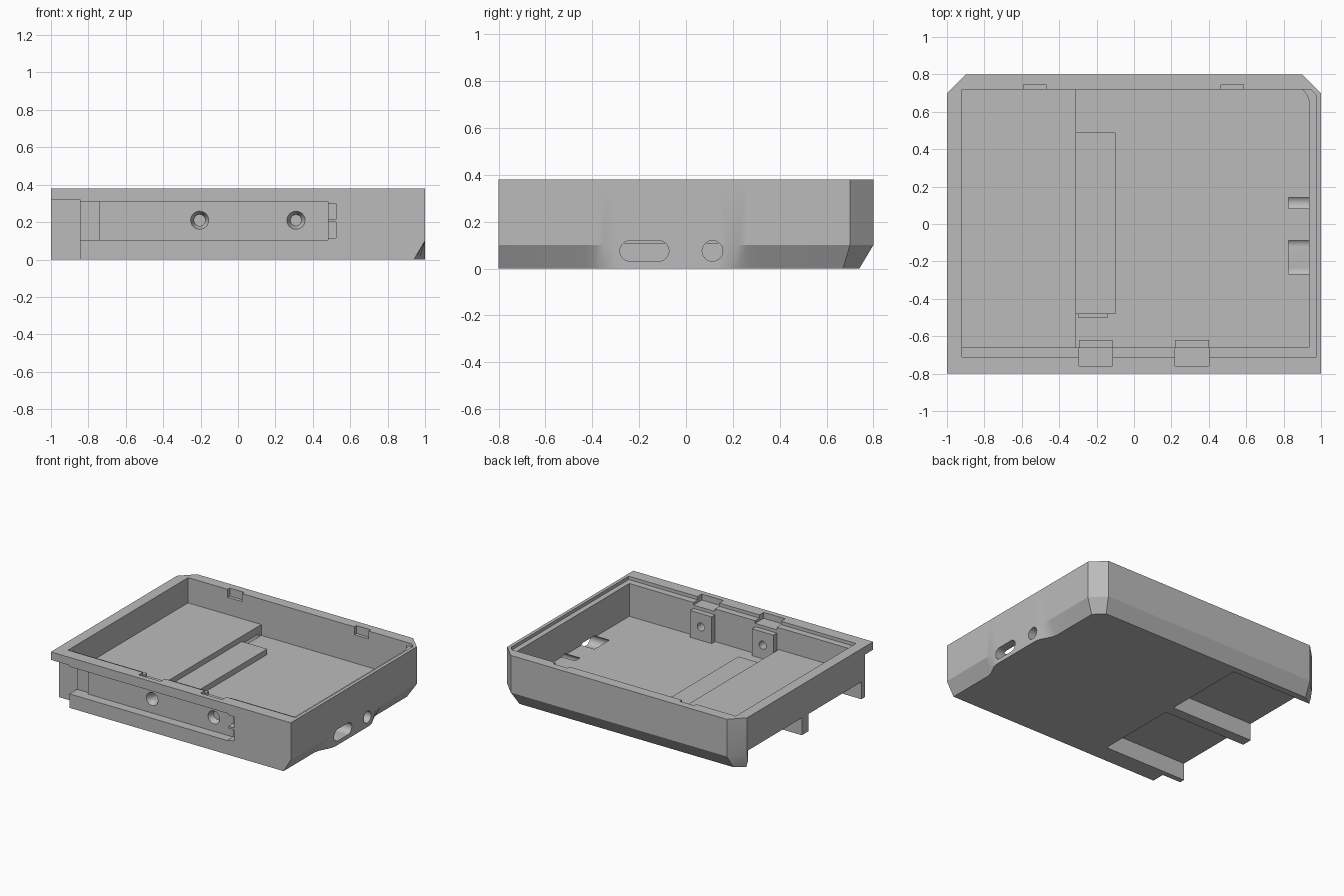
import bpy, bmesh, math
from mathutils import Matrix, Vector

if "Cube" in bpy.data.objects:
    bpy.data.objects.remove(bpy.data.objects["Cube"])

grey = bpy.data.materials.new("matte grey")
grey.use_nodes = True
GREY = (0.5, 0.5, 0.5, 1)
grey.diffuse_color = GREY
grey.node_tree.nodes["Principled BSDF"].inputs["Base Color"].default_value = GREY


def make(name, bm):
    bmesh.ops.recalc_face_normals(bm, faces=bm.faces)
    mesh = bpy.data.meshes.new(name)
    bm.to_mesh(mesh)
    bm.free()
    mesh.materials.append(grey)
    obj = bpy.data.objects.new(name, mesh)
    bpy.context.collection.objects.link(obj)
    return obj


def loft(name, loops):
    """Closed solid through matching loops of points."""
    bm = bmesh.new()
    rings = [[bm.verts.new(p) for p in loop] for loop in loops]
    n = len(rings[0])
    for a, b in zip(rings, rings[1:]):
        for i in range(n):
            j = (i + 1) % n
            bm.faces.new((a[i], a[j], b[j], b[i]))
    bm.faces.new(rings[0][::-1])
    bm.faces.new(rings[-1])
    return make(name, bm)


def prism(name, outline, z0, z1):
    return loft(name, [[(x, y, z) for x, y in outline] for z in (z0, z1)])


def box(name, x, y, z):
    return prism(name, [(x[0], y[0]), (x[1], y[0]), (x[1], y[1]), (x[0], y[1])], z[0], z[1])


def rod(name, start, end, r0, r1=None):
    start, end = Vector(start), Vector(end)
    axis = end - start
    bm = bmesh.new()
    turn = axis.to_track_quat('Z', 'Y').to_matrix().to_4x4()
    bmesh.ops.create_cone(bm, cap_ends=True, segments=32, radius1=r0,
                          radius2=r0 if r1 is None else r1, depth=axis.length,
                          matrix=Matrix.Translation((start + end) / 2) @ turn)
    return make(name, bm)


def cut(cutter, *targets):
    for t in targets:
        mod = t.modifiers.new("cut", 'BOOLEAN')
        mod.operation = 'DIFFERENCE'
        mod.solver = 'EXACT'
        mod.object = cutter
        bpy.context.view_layer.objects.active = t
        bpy.ops.object.modifier_apply(modifier=mod.name)
    bpy.data.objects.remove(cutter)


# Outer shell: chamfered base that swells out flush around the ports
TOP, FLOOR, BEVEL = 0.38, 0.108, 0.06
swell = [(-0.8, 1), (-0.43, 1), (-0.39, .85), (-0.35, .5), (-0.31, .15), (-0.27, 0),
         (0.14, 0), (0.18, .15), (0.22, .5), (0.26, .85), (0.3, 1)]
upper = [(-1, -0.8)] + [(1, y) for y, _ in swell] + [(1, 0.7), (0.9, 0.8), (-0.9, 0.8), (-1, 0.7)]
lower = [(-1, -0.8)] + [(1 - BEVEL * k, y) for y, k in swell]
lower += [(0.94, 0.67), (0.87, 0.74), (-0.91, 0.74), (-1, 0.68)]
tray = loft("tray", [[(x, y, z) for x, y in loop]
                     for loop, z in ((lower, 0), (upper, 0.1), (upper, TOP))])

# Inner cavity and lid rebate
cut(prism("cavity", [(-0.92, -0.66), (0.935, -0.66), (0.935, 0.66), (0.925, 0.69),
                     (0.9, 0.72), (-0.92, 0.72)], FLOOR, 0.5), tray)
cut(prism("rebate", [(-0.92, -0.71), (0.975, -0.71), (0.975, 0.69), (0.945, 0.72),
                     (-0.92, 0.72)], 0.355, 0.5), tray)

# Raised interior levels
platform = box("raised_platform", (-0.92, -0.31), (-0.66, 0.72), (0.1, 0.19))
plateau = box("lower_platform", (-0.31, -0.1), (-0.48, 0.49), (0.1, 0.15))
ledge = box("small_ledge", (-0.3, -0.14), (-0.5, -0.48), (0.1, 0.13))

# Underside recess, open to the side, with a middle rib
cut(box("recess", (-1.2, -0.31), (-0.66, 0.69), (-0.1, 0.13)), tray, platform)
rib = box("middle_rib", (-1, -0.31), (-0.03, 0.05), (0, 0.14))

# Front slot, stepped at its end, and corner notch
cut(box("slot", (-0.86, 0.48), (-0.9, -0.73), (0.105, 0.31)), tray)
cut(box("slot_step", (-0.9, -0.74), (-0.9, -0.71), (0.105, 0.31)), tray)
cut(box("corner_notch", (-1.1, -0.845), (-0.9, -0.7), (-0.1, 0.32)), tray)
for z in (0.155, 0.255):
    cut(box("slot_pocket", (0.47, 0.525), (-0.9, -0.74), (z - 0.04, z + 0.045)), tray)

# Screw plates, countersunk holes and rim notches above them
for side, x in (("right", -0.205), ("left", 0.31)):
    plate = box(side + "_screw_plate", (x - 0.09, x + 0.09), (-0.66, -0.62), (0.1, 0.31))
    cut(rod("hole", (x, -1, 0.21), (x, -0.5, 0.21), 0.03), tray, plate)
    cut(rod("countersink", (x, -0.74, 0.21), (x, -0.69, 0.21), 0.053, 0.03), tray)
    cut(box("rim_notch", (x - 0.09, x + 0.09), (-0.76, -0.65), (0.335, 0.5)), tray)

# Clip slots in the rear rim
for x in (-0.53, 0.525):
    cut(box("clip_slot", (x - 0.06, x + 0.06), (0.7, 0.745), (0.32, 0.5)), tray)

# Side ports: one long rounded slot and one round hole
PZ, PR = 0.075, 0.044
for y in (-0.238, -0.117):
    cut(rod("port_end", (0.825, y, PZ), (1.2, y, PZ), PR), tray)
cut(box("port_middle", (0.825, 1.2), (-0.238, -0.117), (PZ - PR, PZ + PR)), tray)
cut(rod("round_port", (0.825, 0.113, PZ), (1.2, 0.113, PZ), PR), tray)

# Smooth shading with sharp edges kept
bpy.ops.object.select_all(action='DESELECT')
for obj in bpy.context.collection.objects:
    if obj.type == 'MESH' and grey.name in obj.data.materials:
        obj.select_set(True)
        bpy.context.view_layer.objects.active = obj
bpy.ops.object.shade_smooth_by_angle(angle=math.radians(25))
